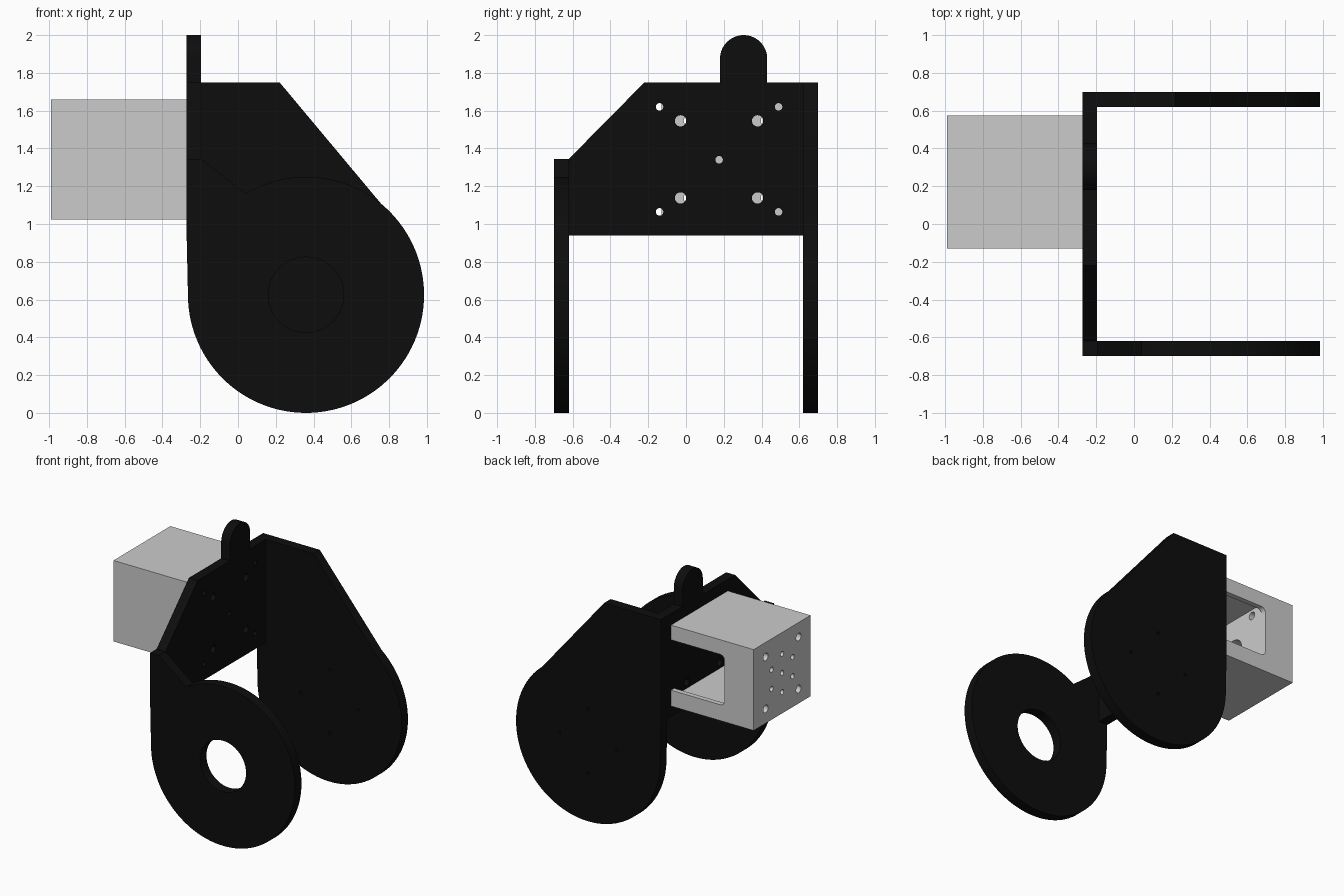
import bpy, bmesh
from math import sin, cos, radians, pi
from mathutils import Vector

if "Cube" in bpy.data.objects:
    bpy.data.objects.remove(bpy.data.objects["Cube"])

black = bpy.data.materials.new("black_plate")
black.diffuse_color = (0.004, 0.004, 0.004, 1)
black.use_nodes = True
black.node_tree.nodes["Principled BSDF"].inputs["Base Color"].default_value = black.diffuse_color


def arc(cx, cy, r, a0, a1, n):
    """Points on an arc, angles in degrees."""
    return [(cx + r * cos(radians(a0 + (a1 - a0) * i / n)),
             cy + r * sin(radians(a0 + (a1 - a0) * i / n))) for i in range(n + 1)]


def circle(cx, cy, r, n=32):
    return arc(cx, cy, r, 0, 360, n)[:-1]


def add_prism(bm, pts, axis, lo, hi):
    """Extrude a 2D profile along x (profile y,z) or along y (profile x,z)."""
    def place(p, d):
        return Vector((d, p[0], p[1])) if axis == "x" else Vector((p[0], d, p[1]))
    a = [bm.verts.new(place(p, lo)) for p in pts]
    b = [bm.verts.new(place(p, hi)) for p in pts]
    faces = [bm.faces.new(a), bm.faces.new(b[::-1])]
    for i in range(len(pts)):
        j = (i + 1) % len(pts)
        faces.append(bm.faces.new((a[i], b[i], b[j], a[j])))
    bmesh.ops.recalc_face_normals(bm, faces=faces)


def make(name, prisms):
    bm = bmesh.new()
    for p in prisms:
        add_prism(bm, *p)
    me = bpy.data.meshes.new(name)
    bm.to_mesh(me)
    bm.free()
    ob = bpy.data.objects.new(name, me)
    bpy.context.collection.objects.link(ob)
    return ob


def build(name, body, cut_groups, mat=None):
    """Make a solid, cut each group of prisms out of it, shade it."""
    ob = make(name, [body])
    for cuts in cut_groups:
        cutter = make("cutter", cuts)
        cutter.hide_render = True
        mod = ob.modifiers.new("cut", "BOOLEAN")
        mod.operation, mod.solver, mod.object = "DIFFERENCE", "EXACT", cutter
        dg = bpy.context.evaluated_depsgraph_get()
        me = bpy.data.meshes.new_from_object(ob.evaluated_get(dg))
        ob.modifiers.clear()
        ob.data = me
        bpy.data.objects.remove(cutter)
    if mat:
        ob.data.materials.clear()
        ob.data.materials.append(mat)
    bpy.ops.object.select_all(action="DESELECT")
    ob.select_set(True)
    bpy.context.view_layer.objects.active = ob
    bpy.ops.object.shade_smooth_by_angle(angle=radians(30))
    return ob


X0, X1 = -0.272, -0.195          # back plate thickness
CX, CZ, R = 0.36, 0.625, 0.625   # round lobes of the side plates

# front side plate: ring with a neck up to the back plate
front = [(X0, 0.94), (X0, 1.345), (X1, 1.345)] + arc(CX, CZ, R, 120.8, -180, 90)
build("front_side_plate", (front, "y", -0.7, -0.62),
      [[(circle(CX, CZ, 0.2, 48), "y", -0.8, -0.5)]], black)

# rear side plate: full cheek with four small screw holes
rear = [(X0, 0.94), (X0, 1.75), (0.22, 1.75)] + arc(CX, CZ, R, 50.5, -180, 72)
screws = [(circle(CX + 0.25 * cos(k * pi / 2), CZ + 0.25 * sin(k * pi / 2), 0.013, 16),
           "y", 0.5, 0.8) for k in range(4)]
build("rear_side_plate", (rear, "y", 0.62, 0.7), [screws], black)

# back plate with chamfered corner, rounded tab and mounting holes
back = ([(-0.62, 0.94), (0.62, 0.94), (0.62, 1.75), (0.43, 1.75)]
        + arc(0.305, 1.875, 0.125, 0, 180, 32)
        + [(0.18, 1.75), (-0.22, 1.75), (-0.62, 1.345)])
holes = [(circle(0.175, 1.34, 0.02), "x", -0.4, 0)]
for sy in (-1, 1):
    for sz in (-1, 1):
        holes.append((circle(0.175 + sy * 0.315, 1.342 + sz * 0.278, 0.02), "x", -0.4, 0))
        holes.append((circle(0.175 + sy * 0.204, 1.342 + sz * 0.204, 0.03), "x", -0.4, 0))
build("back_plate", (back, "x", X0, X1), [holes], black)

# housing block: hollow toward the plate, open window on the rear side
BY, BZ = 0.222, 1.342
block = [(-0.13, 1.025), (0.575, 1.025), (0.575, 1.66), (-0.13, 1.66)]
cavity = [(-0.085, 1.09), (0.535, 1.09), (0.535, 1.595), (-0.085, 1.595)]
window = ([(-0.2, 1.15), (-0.2, 1.545)]
          + arc(-0.697, 1.505, 0.04, 90, 180, 8) + arc(-0.697, 1.19, 0.04, 180, 270, 8))
bores = [(circle(BY, BZ, 0.02), "x", -1.1, -0.8)]
for k in range(6):
    a = radians(90 + 60 * k)
    bores.append((circle(BY + 0.15 * cos(a), BZ + 0.15 * sin(a), 0.02), "x", -1.1, -0.8))
for sy in (-1, 1):
    for sz in (-1, 1):
        bores.append((circle(BY + sy * 0.204, BZ + sz * 0.204, 0.03), "x", -1.1, -0.6))
build("housing_block", (block, "x", -0.99, X0),
      [[(cavity, "x", -0.737, -0.2)],
       [(window, "y", 0.45, 0.7)],
       bores,
       [(circle(BY, BZ, 0.09, 40), "x", -0.88, -0.6)]])
